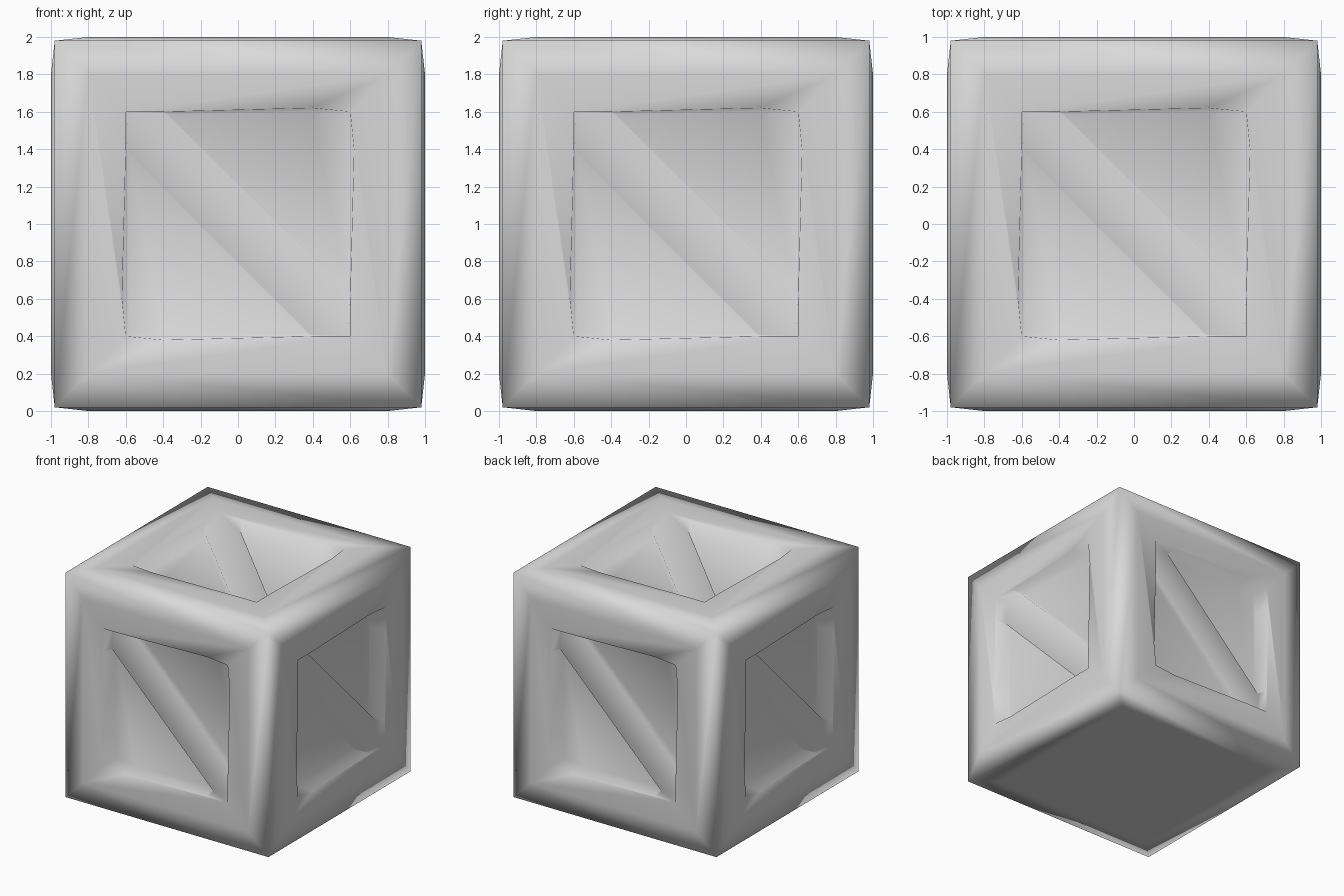
import bpy
import bmesh
from math import radians
from mathutils import Matrix, Vector

default = bpy.data.objects.get("Cube")
if default:
    bpy.data.objects.remove(default, do_unlink=True)

EDGE, FRAME, BRACE, FLOOR = 0.98, 1.0, 0.9, 0.85   # distances from the centre

grey = bpy.data.materials.new("light_grey")
grey.use_nodes = True
colour = (0.7, 0.7, 0.7, 1)
grey.diffuse_color = colour
grey.node_tree.nodes["Principled BSDF"].inputs["Base Color"].default_value = colour

bm = bmesh.new()


def add_face(matrix, *points):
    bm.faces.new([bm.verts.new(matrix @ Vector(p)) for p in points])


def square(size, depth):
    return [(x * size, y * size, depth) for x, y in ((-1, 1), (1, 1), (1, -1), (-1, -1))]


def at(depth, *points):
    return [(x, y, depth) for x, y in points]


def chamfer(matrix):
    """Gently sloped border that meets the neighbouring sides."""
    outer, inner = square(EDGE, EDGE), square(0.8, FRAME)
    for i in range(4):
        j = (i + 1) % 4
        add_face(matrix, outer[i], outer[j], inner[j], inner[i])


def half_panel(matrix):
    """Upper right half of a framed panel, split along its diagonal brace."""
    rim = at(FRAME, (-0.6, 0.6), (-0.4, 0.6), (0.4, 0.62), (0.6, 0.6),
             (0.62, 0.4), (0.6, -0.4), (0.6, -0.6))
    ca, s, e, cb = at(BRACE, (-0.585, 0.585), (-0.39, 0.59), (0.59, -0.39), (0.585, -0.585))
    floor = at(FLOOR, (-0.37, 0.585), (0.4, 0.6), (0.58, 0.58), (0.6, 0.4), (0.585, -0.37))
    outer = square(0.8, FRAME)
    # frame boards
    add_face(matrix, outer[0], outer[1], *reversed(rim[:4]))
    add_face(matrix, outer[1], outer[2], *reversed(rim[3:]))
    # recess walls, leaning in slightly
    add_face(matrix, rim[0], rim[1], s, ca)
    add_face(matrix, rim[5], rim[6], cb, e)
    add_face(matrix, rim[1], floor[0], s)
    add_face(matrix, rim[5], e, floor[4])
    for i in range(4):
        add_face(matrix, rim[i + 1], rim[i + 2], floor[i + 1], floor[i])
    # brace top, brace side and sunken panel
    add_face(matrix, ca, s, e, cb)
    add_face(matrix, s, floor[0], floor[4], e)
    add_face(matrix, *floor)


# four upright sides and the top carry panels, the underside is plain
lift = Matrix.Translation((0, 0, 1))
sides = [Matrix.Rotation(radians(90 * i), 4, "Z") @ Matrix.Rotation(radians(90), 4, "X")
         for i in range(4)]
half_turn = Matrix.Rotation(radians(180), 4, "Z")
for side in sides + [Matrix.Identity(4)]:
    chamfer(lift @ side)
    half_panel(lift @ side)
    half_panel(lift @ side @ half_turn)

under = lift @ Matrix.Rotation(radians(180), 4, "X")
chamfer(under)
add_face(under, *square(0.8, FRAME))

# weld into one smooth shell
bmesh.ops.remove_doubles(bm, verts=bm.verts, dist=0.001)
bmesh.ops.recalc_face_normals(bm, faces=bm.faces)
for face in bm.faces:
    face.smooth = True

mesh = bpy.data.meshes.new("crate")
bm.to_mesh(mesh)
bm.free()
mesh.materials.append(grey)
crate = bpy.data.objects.new("crate", mesh)
bpy.context.collection.objects.link(crate)

# large flat boards dominate the soft shading
crate.modifiers.new("soft_shading", "WEIGHTED_NORMAL")
